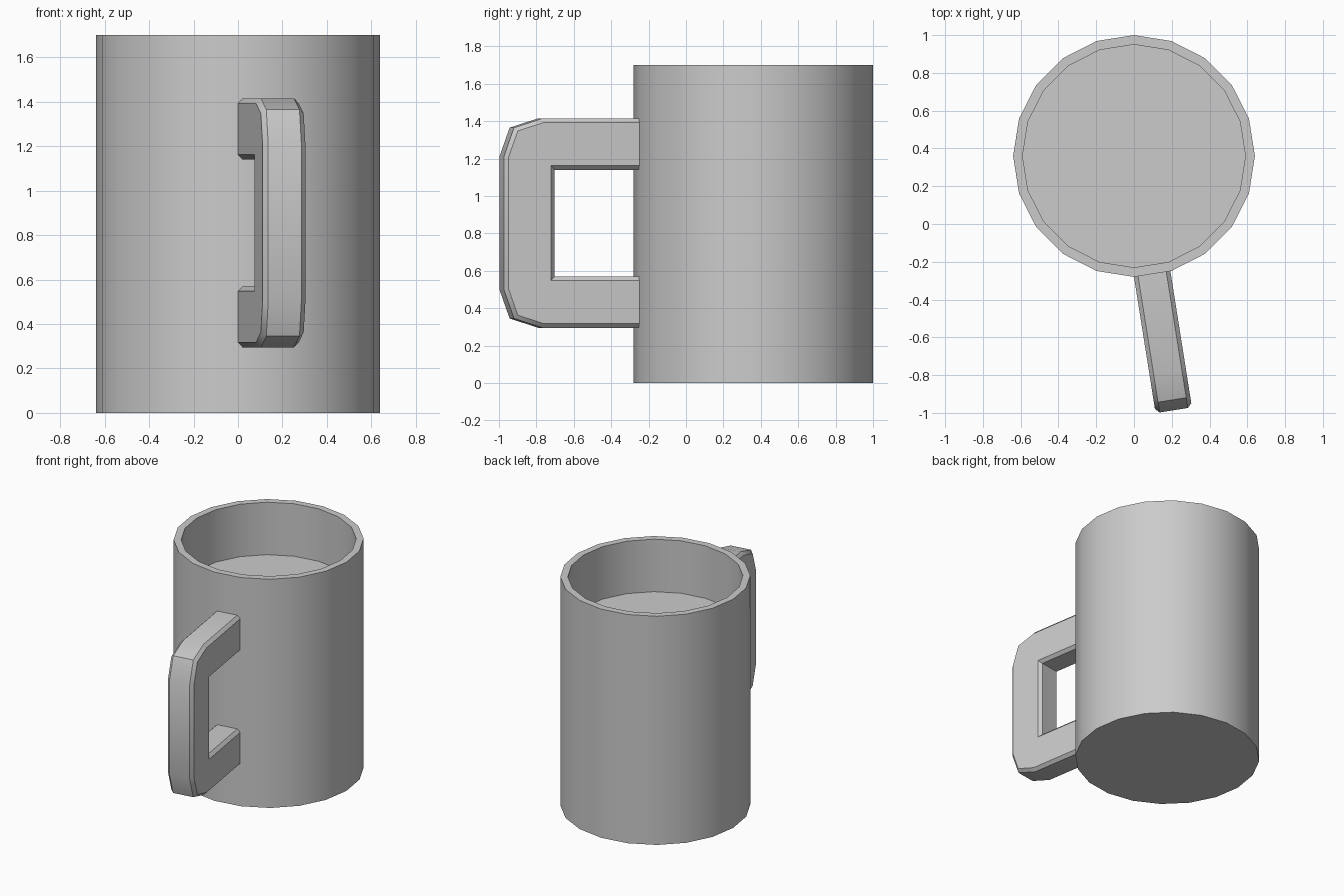
import bpy, bmesh, math
from mathutils import Vector

if "Cube" in bpy.data.objects:
    bpy.data.objects.remove(bpy.data.objects["Cube"])

SIDES, CENTRE_Y = 20, 0.36


def finish(bm, name, angle):
    bmesh.ops.recalc_face_normals(bm, faces=bm.faces[:])
    mesh = bpy.data.meshes.new(name)
    bm.to_mesh(mesh)
    bm.free()
    obj = bpy.data.objects.new(name, mesh)
    bpy.context.collection.objects.link(obj)
    bpy.ops.object.select_all(action='DESELECT')
    bpy.context.view_layer.objects.active = obj
    obj.select_set(True)
    bpy.ops.object.shade_smooth_by_angle(angle=math.radians(angle))
    return obj


# Cup body: outer wall, rim, inner wall, with the raised inner surface
bm = bmesh.new()
rings = []
for r, z in [(0.64, 0), (0.64, 1.7), (0.59, 1.7), (0.59, 1.31)]:
    rings.append([bm.verts.new((r * math.cos(math.tau * i / SIDES),
                                CENTRE_Y + r * math.sin(math.tau * i / SIDES), z))
                  for i in range(SIDES)])
for a, b in zip(rings, rings[1:]):
    for i in range(SIDES):
        j = (i + 1) % SIDES
        bm.faces.new((a[i], a[j], b[j], b[i]))
bm.faces.new(rings[0])
bm.faces.new(rings[-1])
finish(bm, "cup_body", 30)

# Handle: C-shaped profile set square on one facet of the wall
turn = math.radians(9)
outward = Vector((math.sin(turn), -math.cos(turn), 0))
across = Vector((math.cos(turn), math.sin(turn), 0))
origin = Vector((0, CENTRE_Y - 0.64, 0))
WIDTH, MID_Z = 0.195, 0.855
half = [(0.455, 0.285), (-0.03, 0.285), (-0.03, 0.56),
        (0.52, 0.56), (0.675, 0.51), (0.73, 0.355)]
profile = [(u, MID_Z + h) for u, h in half]
profile += [(u, MID_Z - h) for u, h in reversed(half)]

bm = bmesh.new()
sides = [[bm.verts.new(origin + outward * u + across * v + Vector((0, 0, z)))
          for u, z in profile] for v in (0, WIDTH)]
caps = [bm.faces.new(s) for s in sides]
n = len(profile)
for i in range(n):
    j = (i + 1) % n
    bm.faces.new((sides[0][i], sides[0][j], sides[1][j], sides[1][i]))
bmesh.ops.recalc_face_normals(bm, faces=bm.faces[:])

# Soften the long edges of the handle
rim = list({e for f in caps for e in f.edges})
bmesh.ops.bevel(bm, geom=rim, offset=0.022, segments=1, affect='EDGES')
finish(bm, "handle", 40)
